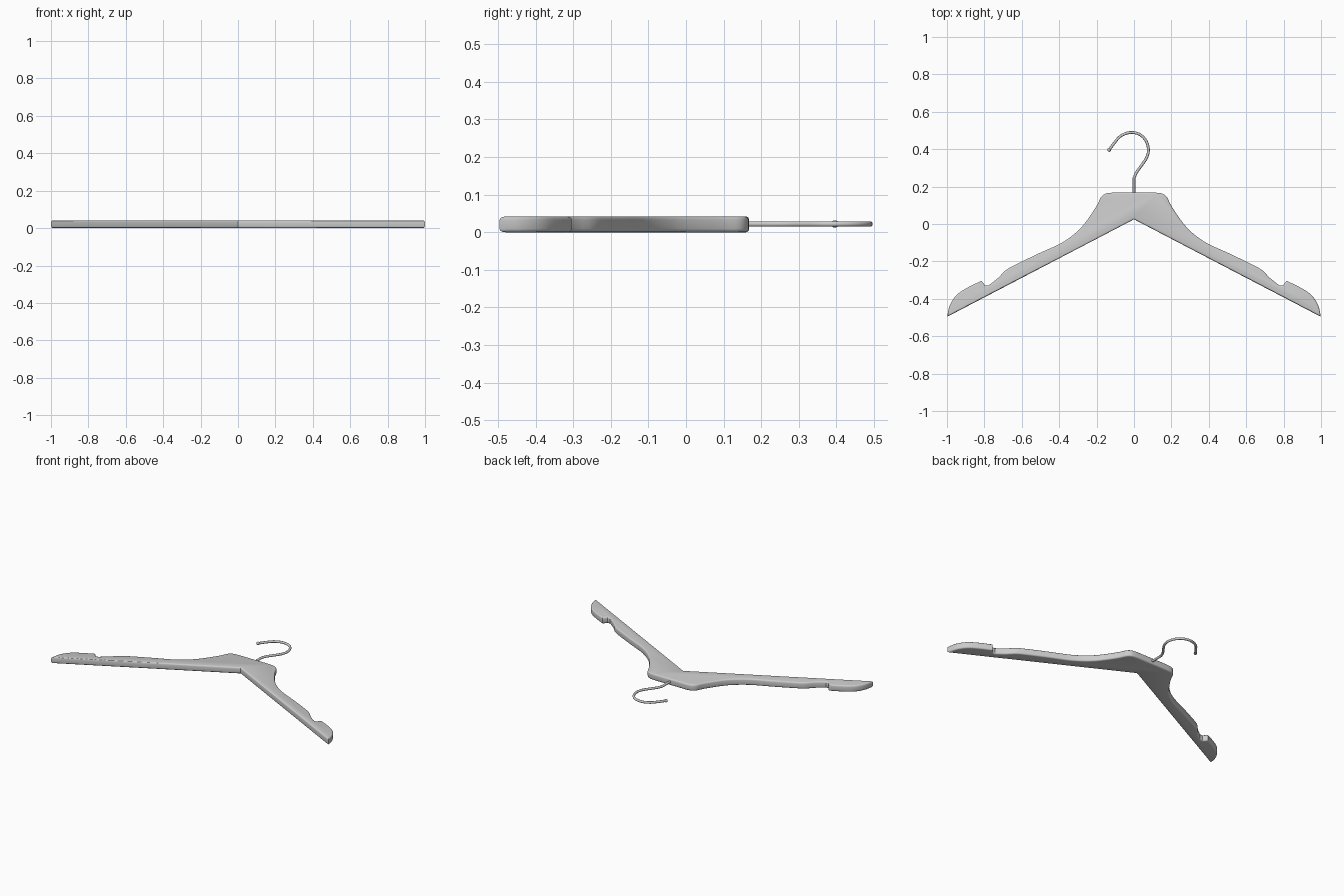
import bpy, bmesh
from mathutils import Vector

if "Cube" in bpy.data.objects:
    bpy.data.objects.remove(bpy.data.objects["Cube"])

THICK = 0.042


def smooth_path(pts, steps):
    """Catmull-Rom curve through 2D points."""
    p = [Vector(q) for q in pts]
    p = [2 * p[0] - p[1]] + p + [2 * p[-1] - p[-2]]
    out = []
    for a, b, c, d in zip(p, p[1:], p[2:], p[3:]):
        for i in range(steps):
            t = i / steps
            out.append(0.5 * (2 * b + (c - a) * t + (2 * a - 5 * b + 4 * c - d) * t * t
                              + (3 * b - a - 3 * c + d) * t ** 3))
    return out + [p[-2]]


def shade(ob, angle):
    bpy.ops.object.select_all(action='DESELECT')
    ob.select_set(True)
    bpy.context.view_layer.objects.active = ob
    bpy.ops.object.shade_smooth_by_angle(angle=angle)


# Right half outline: neck and shoulder, notch, rounded arm end
shoulder = [(0.11, 0.168), (0.15, 0.163), (0.176, 0.144), (0.198, 0.10), (0.246, 0.027),
            (0.30, -0.037), (0.385, -0.10), (0.508, -0.157), (0.62, -0.211),
            (0.684, -0.246), (0.727, -0.289), (0.778, -0.329)]
arm_end = [(0.816, -0.304), (0.888, -0.339), (0.947, -0.378), (0.984, -0.433), (0.999, -0.496)]
right = smooth_path(shoulder, 3) + [Vector((0.796, -0.329))] + smooth_path(arm_end, 3)
outline = right + [Vector((0, 0.025))] + [Vector((-v.x, v.y)) for v in reversed(right)]

# Wooden body: extruded outline with rounded rims
bm = bmesh.new()
face = bm.faces.new([bm.verts.new((v.x, v.y, 0)) for v in outline])
ext = bmesh.ops.extrude_face_region(bm, geom=[face])
bmesh.ops.translate(bm, vec=(0, 0, THICK),
                    verts=[g for g in ext['geom'] if isinstance(g, bmesh.types.BMVert)])
bmesh.ops.recalc_face_normals(bm, faces=bm.faces)
rims = [e for e in bm.edges if abs(e.verts[0].co.z - e.verts[1].co.z) < 1e-5]
bmesh.ops.bevel(bm, geom=rims, offset=0.009, segments=3, profile=0.5,
                affect='EDGES', clamp_overlap=False)
mesh = bpy.data.meshes.new("hanger_body")
bm.to_mesh(mesh)
bm.free()
body = bpy.data.objects.new("hanger_body", mesh)
bpy.context.collection.objects.link(body)
shade(body, 0.6)

# Wire hook: round tube along a smooth path
stem = [Vector((0, 0.14)), Vector((0, 0.23))]
bend = [(0, 0.245), (0.014, 0.277), (0.045, 0.32), (0.069, 0.358), (0.077, 0.40),
        (0.063, 0.447), (0.028, 0.480), (-0.022, 0.489), (-0.072, 0.470),
        (-0.106, 0.432), (-0.133, 0.396)]
path = stem + smooth_path(bend, 4)
curve = bpy.data.curves.new("hook", 'CURVE')
curve.dimensions = '3D'
curve.bevel_depth = 0.0075
curve.bevel_resolution = 3
curve.use_fill_caps = True
spline = curve.splines.new('POLY')
spline.points.add(len(path) - 1)
for pt, v in zip(spline.points, path):
    pt.co = (v.x, v.y, 0.022, 1)
hook = bpy.data.objects.new("hook", curve)
bpy.context.collection.objects.link(hook)
bpy.ops.object.select_all(action='DESELECT')
hook.select_set(True)
bpy.context.view_layer.objects.active = hook
bpy.ops.object.convert(target='MESH')
shade(bpy.context.object, 0.8)

# Small ball on the hook's end
bpy.ops.mesh.primitive_uv_sphere_add(segments=16, ring_count=10, radius=0.01,
                                     location=(-0.133, 0.396, 0.022))
bpy.context.object.name = "hook_tip"
shade(bpy.context.object, 0.8)
